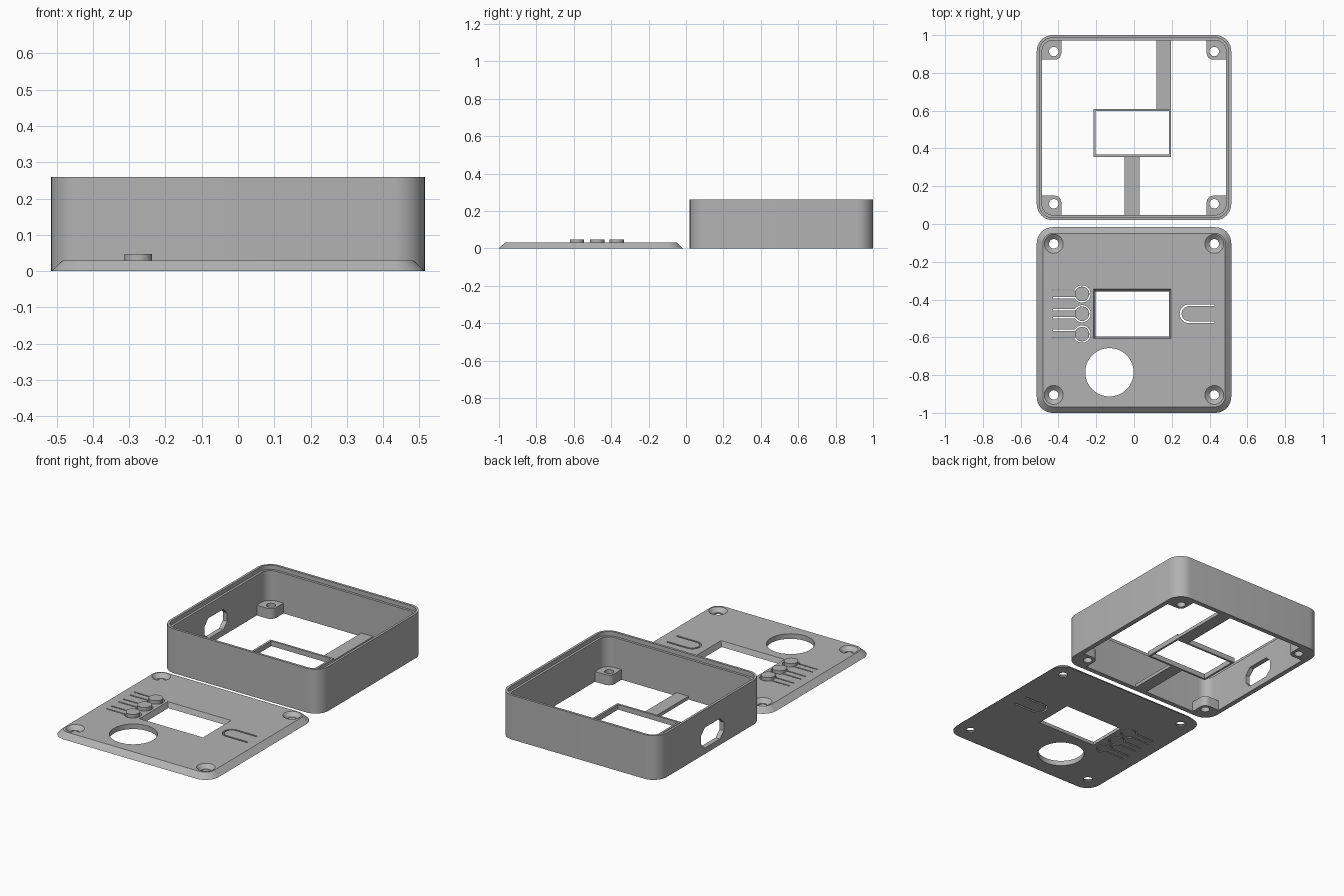
import bpy, bmesh, math
from mathutils import Vector

if "Cube" in bpy.data.objects:
    bpy.data.objects.remove(bpy.data.objects["Cube"])

grey = bpy.data.materials.new("plain grey")
grey.diffuse_color = (0.45, 0.45, 0.45, 1)
grey.use_nodes = True
grey.node_tree.nodes["Principled BSDF"].inputs["Base Color"].default_value = grey.diffuse_color


def rounded_rect(x0, x1, y0, y1, radii=0, n=10):
    """Outline; radii order: (+x+y, -x+y, -x-y, +x-y)."""
    if not isinstance(radii, tuple):
        radii = (radii,) * 4
    pts = []
    for i, r in enumerate(radii):
        cx = x1 - r if i in (0, 3) else x0 + r
        cy = y1 - r if i < 2 else y0 + r
        steps = n if r else 0
        for k in range(steps + 1):
            a = math.pi / 2 * (i + k / max(steps, 1))
            pts.append((cx + r * math.cos(a), cy + r * math.sin(a)))
    return pts


def circle(cx, cy, r, n=48):
    return [(cx + r * math.cos(2 * math.pi * k / n),
             cy + r * math.sin(2 * math.pi * k / n)) for k in range(n)]


def stroke(path, w):
    """Closed outline of constant width around an open path."""
    p = [Vector(q) for q in path]
    left, right = [], []
    for i, q in enumerate(p):
        d0 = (q - p[max(i - 1, 0)]).normalized()
        d1 = (p[min(i + 1, len(p) - 1)] - q).normalized()
        t = (d0 + d1).normalized()
        m = t.orthogonal() * w / 2 / max((d1 if i == 0 else d0).dot(t), 0.5)
        left.append(tuple(q + m))
        right.append(tuple(q - m))
    return left + right[::-1]


def loft(name, rings):
    """Solid through (outline, z) rings with equal point counts."""
    bm = bmesh.new()
    loops = [[bm.verts.new((x, y, z)) for x, y in o] for o, z in rings]
    n = len(loops[0])
    for a, b in zip(loops, loops[1:]):
        for i in range(n):
            j = (i + 1) % n
            bm.faces.new((a[i], a[j], b[j], b[i]))
    bm.faces.new(loops[0][::-1])
    bm.faces.new(loops[-1])
    bmesh.ops.recalc_face_normals(bm, faces=bm.faces)
    me = bpy.data.meshes.new(name)
    bm.to_mesh(me)
    bm.free()
    me.materials.append(grey)
    ob = bpy.data.objects.new(name, me)
    bpy.context.collection.objects.link(ob)
    return ob


def prism(name, outline, z0, z1):
    return loft(name, [(outline, z0), (outline, z1)])


def cut(ob, cutters):
    """Subtract the cutters from the part and remove them."""
    bpy.context.view_layer.objects.active = ob
    for c in cutters:
        m = ob.modifiers.new("cut", 'BOOLEAN')
        m.operation, m.solver, m.object = 'DIFFERENCE', 'EXACT', c
        bpy.ops.object.modifier_apply(modifier=m.name)
        bpy.data.objects.remove(c)


def smooth(ob):
    bpy.ops.object.select_all(action='DESELECT')
    ob.select_set(True)
    bpy.context.view_layer.objects.active = ob
    bpy.ops.object.shade_smooth_by_angle(angle=math.radians(25))


# Case: wall ring with a stepped lip and a side port
case = prism("case_wall", rounded_rect(-.515, .515, .02, 1, .085), 0, .26)
port = prism("cutter", rounded_rect(-.06, .06, -.105, .105, .035, 1), -.1, .1)
port.rotation_euler = (0, math.pi / 2, 0)
port.location = (-.5, .49, .095)
cut(case, [
    prism("cutter", rounded_rect(-.487, .487, .048, .972, .057), -.1, .4),
    prism("cutter", rounded_rect(-.501, .501, .034, .986, .071), .235, .4),
    port])
smooth(case)

# Corner screw posts
for sx in (-1, 1):
    for sy in (-1, 1):
        base = rounded_rect(.385, .495, .36, .475, (.06, 0, .035, 0))
        post = prism("screw_post", [(sx * x, .51 + sy * y) for x, y in base], 0, .06)
        cut(post, [prism("cutter", circle(sx * .425, .51 + sy * .403, .025), -.1, .2)])
        smooth(post)

# Case floor: screen frame and two support strips
frame = prism("screen_frame", rounded_rect(-.215, .197, .355, .61), 0, .03)
cut(frame, [prism("cutter", rounded_rect(-.203, .185, .367, .598), -.1, .2)])
prism("back_strip", rounded_rect(.12, .197, .605, .98), 0, .02)
prism("front_strip", rounded_rect(-.05, .028, .04, .36), 0, .02)

# Lid: chamfered plate
lid = loft("lid", [(rounded_rect(-.515, .515, -1, -.017, .085), 0),
                   (rounded_rect(-.483, .483, -.968, -.049, .055), .03)])
cutters = [
    # screen window widening upwards, and the round opening
    loft("cutter", [(rounded_rect(-.2, .182, -.592, -.36), -.01),
                    (rounded_rect(-.203, .185, -.595, -.357), 0),
                    (rounded_rect(-.215, .197, -.607, -.345), .03),
                    (rounded_rect(-.215, .197, -.607, -.345), .05)]),
    prism("cutter", circle(-.13, -.785, .128, 64), -.1, .1)]
# countersunk screw holes
for x in (-.425, .425):
    for y in (-.105, -.905):
        cutters.append(loft("cutter", [
            (circle(x, y, .025), -.05), (circle(x, y, .025), .008),
            (circle(x, y, .05), .03), (circle(x, y, .05), .05)]))
# keyhole slots that free the button arms
BUTTONS = (-.37, -.475, -.583)
for y in BUTTONS:
    a0 = math.asin(.021 / .042)
    arc = [math.pi - a0 - (2 * math.pi - 2 * a0) * k / 32 for k in range(33)]
    path = [(-.43, y + .021)]
    path += [(-.275 + .042 * math.cos(a), y + .042 * math.sin(a)) for a in arc]
    path += [(-.43, y - .021)]
    cutters.append(prism("cutter", stroke(path, .007), -.1, .1))
# U-shaped slot
arc = [math.pi / 2 + math.pi * k / 24 for k in range(25)]
path = [(.425, -.43)]
path += [(.292 + .045 * math.cos(a), -.475 + .045 * math.sin(a)) for a in arc]
path += [(.425, -.52)]
cutters.append(prism("cutter", stroke(path, .01), -.1, .1))
cut(lid, cutters)
smooth(lid)

# Raised button caps
for y in BUTTONS:
    smooth(prism("button_cap", circle(-.275, y, .038), .02, .047))
